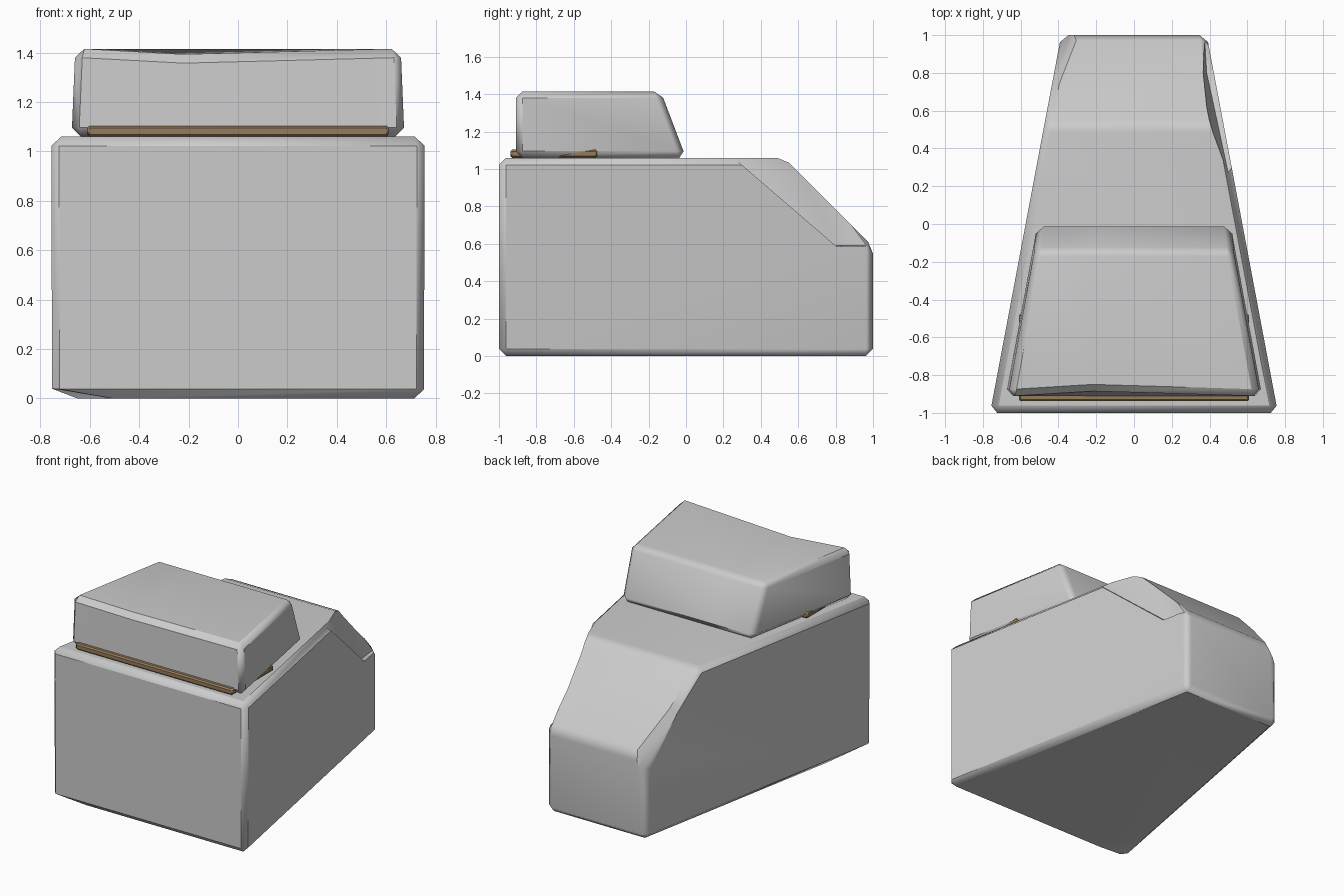
import bpy, bmesh
from mathutils import Vector

if "Cube" in bpy.data.objects:
    bpy.data.objects.remove(bpy.data.objects["Cube"])


def make_object(name, bm):
    bmesh.ops.recalc_face_normals(bm, faces=bm.faces)
    mesh = bpy.data.meshes.new(name)
    bm.to_mesh(mesh)
    bm.free()
    obj = bpy.data.objects.new(name, mesh)
    bpy.context.collection.objects.link(obj)
    return obj


def activate(obj):
    bpy.ops.object.select_all(action='DESELECT')
    obj.select_set(True)
    bpy.context.view_layer.objects.active = obj


def smooth(obj):
    """Soft worn edges over flat faces."""
    activate(obj)
    bpy.ops.object.shade_smooth_by_angle(angle=0.7)
    mod = obj.modifiers.new("soft_normals", 'WEIGHTED_NORMAL')
    mod.keep_sharp = True
    mod.weight = 30


def carve(obj, points):
    """Cut the convex hull of the points out of the object."""
    bm = bmesh.new()
    for p in points:
        bm.verts.new(p)
    bmesh.ops.convex_hull(bm, input=bm.verts[:])
    for v in [v for v in bm.verts if not v.link_faces]:
        bm.verts.remove(v)
    cutter = make_object("cutter", bm)
    cutter.hide_render = True
    mod = obj.modifiers.new("carve", 'BOOLEAN')
    mod.operation, mod.solver, mod.object = 'DIFFERENCE', 'EXACT', cutter
    activate(obj)
    bpy.ops.object.modifier_apply(modifier=mod.name)
    bpy.data.objects.remove(cutter)


def block(profile, bevel):
    """Side profile of (y, z, half width) points, mirrored across x and bevelled."""
    bm = bmesh.new()
    left = [bm.verts.new((-w, y, z)) for y, z, w in profile]
    right = [bm.verts.new((w, y, z)) for y, z, w in profile]
    bm.faces.new(left)
    bm.faces.new(right[::-1])
    n = len(profile)
    for i in range(n):
        j = (i + 1) % n
        bm.faces.new((left[i], right[i], right[j], left[j]))
    bmesh.ops.recalc_face_normals(bm, faces=bm.faces)
    bmesh.ops.bevel(bm, geom=bm.edges[:], offset=bevel, segments=1,
                    affect='EDGES', profile=0.5)
    return bm


def chip(bm, a, b, c):
    """Slice off the material outside the plane through three points."""
    a, b, c = Vector(a), Vector(b), Vector(c)
    no = (b - a).cross(c - a).normalized()
    if no.dot(a - Vector((0, 0, 0.5))) < 0:
        no = -no
    res = bmesh.ops.bisect_plane(bm, geom=bm.verts[:] + bm.edges[:] + bm.faces[:],
                                 plane_co=a, plane_no=no, clear_outer=True)
    rim = [e for e in res['geom_cut'] if isinstance(e, bmesh.types.BMEdge)]
    bmesh.ops.holes_fill(bm, edges=rim, sides=0)


# Large tapered base stone with a sloping back
bm = block([(-1, 0, 0.76), (1, 0, 0.385), (1, 0.585, 0.385),
            (0.525, 1.06, 0.475), (-1, 1.06, 0.762)], 0.038)
chip(bm, (-0.425, 0.74, 0.80), (-0.31, 0.945, 0.65), (-0.385, 0.965, 0.5))  # left back corner
chip(bm, (-0.75, -0.97, 0.04), (-0.5, -0.98, 0.0), (-0.70, -0.5, 0.0))      # left bottom edge
base = make_object("base_stone", bm)
# Broken right shoulder ending in a small ledge
carve(base, [(0.51, 0.22, 1.09), (0.385, 0.56, 1.09), (0.36, 0.80, 0.85), (0.365, 0.92, 0.72),
             (0.415, 0.66, 0.83), (0.385, 0.80, 0.59), (0.375, 0.965, 0.59),
             (0.6, 0.25, 1.09), (0.6, 0.54, 1.03), (0.6, 0.66, 0.83),
             (0.6, 0.80, 0.59), (0.6, 0.965, 0.57)])
smooth(base)

# Smaller capstone, worn along its front top edge
bm = block([(-0.91, 1.06, 0.68), (0.0, 1.06, 0.512),
            (-0.135, 1.415, 0.525), (-0.91, 1.415, 0.665)], 0.036)
bmesh.ops.bisect_plane(bm, geom=bm.verts[:] + bm.edges[:] + bm.faces[:],
                       plane_co=(-0.22, 0, 0), plane_no=(1, 0, 0))
for v in bm.verts:
    if abs(v.co.x + 0.22) < 0.001 and v.co.y < -0.8 and v.co.z > 1.3:
        v.co += Vector((0, 0.025, -0.022))
smooth(make_object("top_stone", bm))

# Wooden board wedged between the stones
wood = bpy.data.materials.new("wood")
wood.diffuse_color = (0.30, 0.20, 0.10, 1)
wood.use_nodes = True
wood.node_tree.nodes["Principled BSDF"].inputs["Base Color"].default_value = wood.diffuse_color
board = make_object("wooden_board", block(
    [(-0.938, 1.06, 0.61), (-0.475, 1.06, 0.61),
     (-0.475, 1.103, 0.61), (-0.938, 1.103, 0.61)], 0.009))
board.data.materials.append(wood)
smooth(board)
